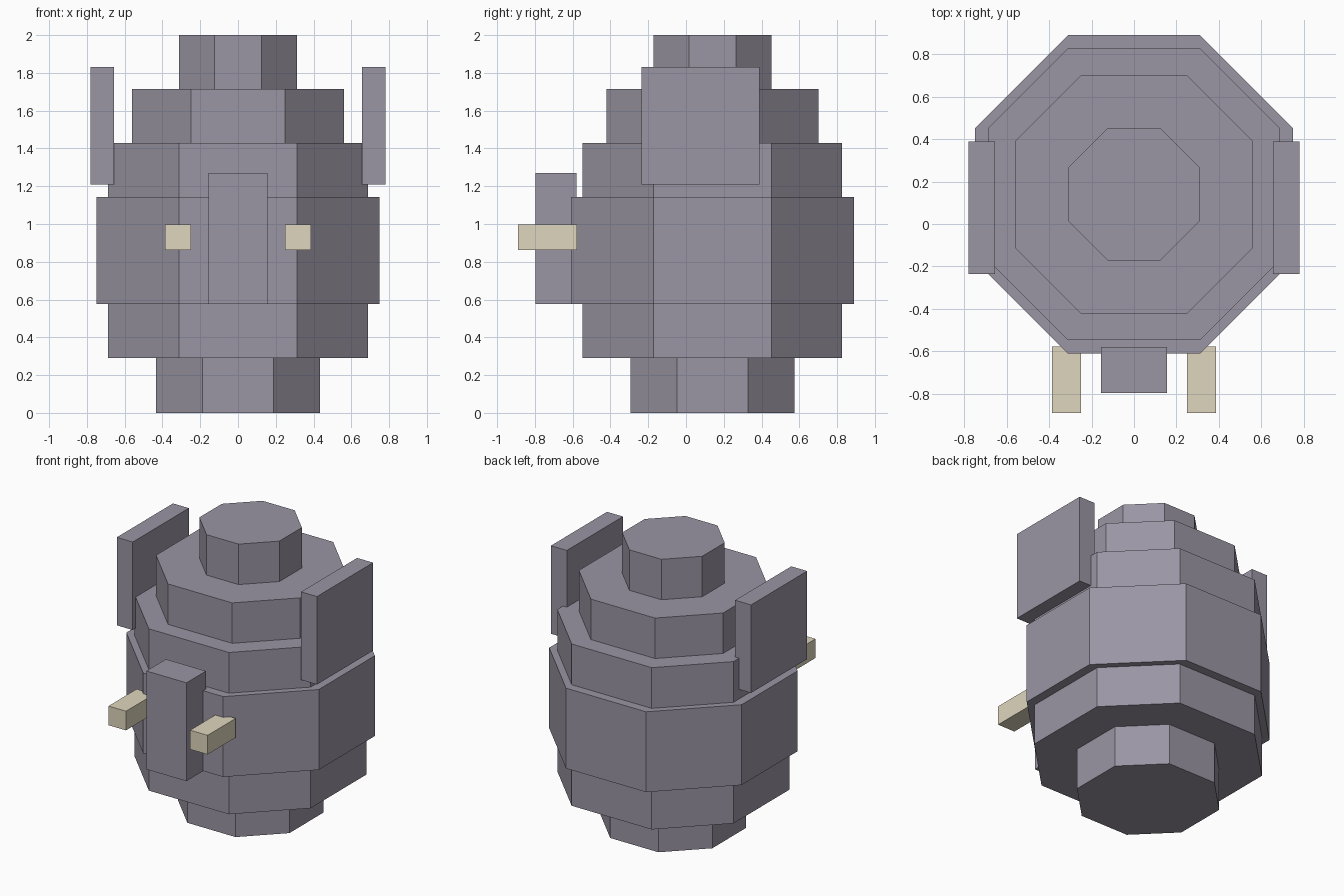
import bpy

cube = bpy.data.objects.get("Cube")
if cube:
    bpy.data.objects.remove(cube, do_unlink=True)


def make_material(name, rgb):
    mat = bpy.data.materials.new(name)
    mat.use_nodes = True
    mat.diffuse_color = (*rgb, 1)
    mat.node_tree.nodes["Principled BSDF"].inputs["Base Color"].default_value = (*rgb, 1)
    return mat


GREY = make_material("purple grey", (0.325, 0.303, 0.370))
IVORY = make_material("ivory", (0.73, 0.67, 0.51))
CENTRE_Y = 0.14


def prism(name, outline, z0, z1, mat):
    """Extrude a counter-clockwise outline from z0 to z1."""
    n = len(outline)
    verts = [(x, y, z) for z in (z0, z1) for x, y in outline]
    faces = [tuple(reversed(range(n))), tuple(range(n, 2 * n))]
    faces += [(i, (i + 1) % n, (i + 1) % n + n, i + n) for i in range(n)]
    mesh = bpy.data.meshes.new(name)
    mesh.from_pydata(verts, [], faces)
    mesh.materials.append(mat)
    obj = bpy.data.objects.new(name, mesh)
    bpy.context.collection.objects.link(obj)
    return obj


def box(name, x, y, z, mat):
    outline = [(x[0], y[0]), (x[1], y[0]), (x[1], y[1]), (x[0], y[1])]
    return prism(name, outline, z[0], z[1], mat)


def tier(name, radius, flat, z0, z1):
    """Octagonal slab: radius to the flats, flat = half width of a main side."""
    r, f = radius, flat
    outline = [(-f, -r), (f, -r), (r, -f), (r, f), (f, r), (-f, r), (-r, f), (-r, -f)]
    return prism(name, [(x, y + CENTRE_Y) for x, y in outline], z0, z1, GREY)


# Stacked octagonal body
tier("base", 0.435, 0.188, 0.0, 0.29)
tier("lower_body", 0.687, 0.312, 0.29, 0.577)
tier("middle_body", 0.75, 0.312, 0.577, 1.143)
tier("upper_body", 0.687, 0.312, 1.143, 1.43)
tier("shoulder", 0.562, 0.25, 1.43, 1.715)
tier("crown", 0.312, 0.125, 1.715, 2.0)

# Trunk on the front
box("trunk", (-0.156, 0.156), (-0.797, -0.58), (0.577, 1.27), GREY)

# Ears and tusks on both sides
for side, s in (("left", 1), ("right", -1)):
    box(side + "_ear", sorted((s * 0.656, s * 0.78)), (-0.235, 0.39), (1.21, 1.83), GREY)
    box(side + "_tusk", sorted((s * 0.25, s * 0.386)), (-0.89, -0.577), (0.862, 0.997), IVORY)
